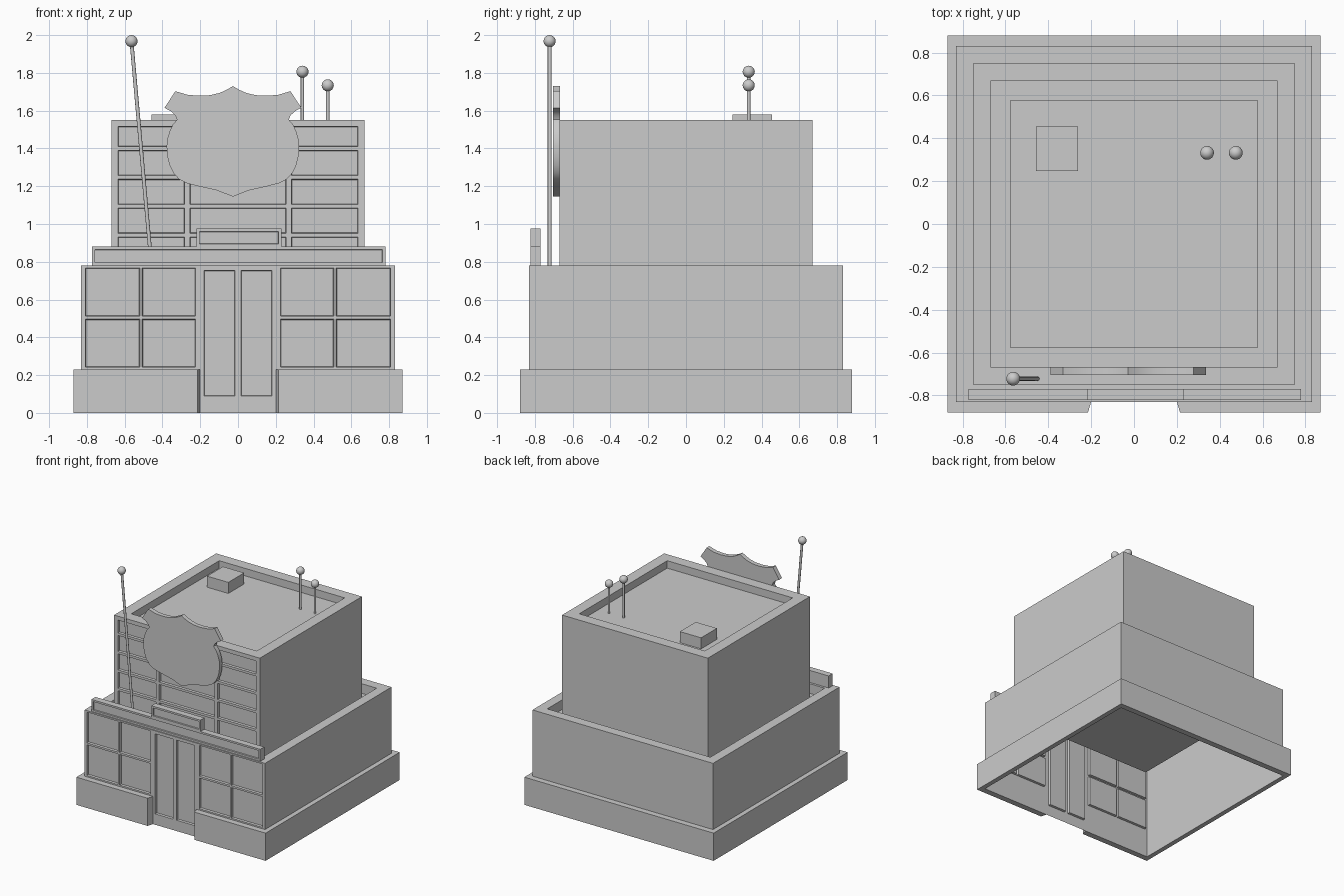
import bpy, bmesh, math
from mathutils import Vector, Matrix

if "Cube" in bpy.data.objects:
    bpy.data.objects.remove(bpy.data.objects["Cube"])


def finish(name, bm, smooth=False):
    me = bpy.data.meshes.new(name)
    bm.to_mesh(me)
    bm.free()
    ob = bpy.data.objects.new(name, me)
    bpy.context.collection.objects.link(ob)
    if smooth:
        bpy.ops.object.select_all(action='DESELECT')
        ob.select_set(True)
        bpy.context.view_layer.objects.active = ob
        bpy.ops.object.shade_smooth_by_angle(angle=math.radians(35))
    return ob


def prism(name, pts, vec, smooth=False):
    """Extrude a closed outline along vec."""
    bm = bmesh.new()
    a = [bm.verts.new(p) for p in pts]
    b = [bm.verts.new(Vector(p) + Vector(vec)) for p in pts]
    bm.faces.new(a)
    bm.faces.new(b[::-1])
    n = len(a)
    for i in range(n):
        bm.faces.new((a[i], b[i], b[(i + 1) % n], a[(i + 1) % n]))
    bmesh.ops.recalc_face_normals(bm, faces=bm.faces)
    return finish(name, bm, smooth)


def box(name, x, y, z, frame=0):
    """Box from ranges; frame > 0 adds a sunken panel on the front."""
    bm = bmesh.new()
    bmesh.ops.create_cube(bm, size=1)
    for v in bm.verts:
        v.co = [(r[0] + r[1]) / 2 + c * (r[1] - r[0]) for r, c in zip((x, y, z), v.co)]
    if frame:
        front = [f for f in bm.faces if f.normal.y < -0.9]
        bmesh.ops.inset_region(bm, faces=front, thickness=frame, use_even_offset=True)
        bmesh.ops.inset_region(bm, faces=front, thickness=0.002, depth=-0.01,
                               use_even_offset=True)
    return finish(name, bm)


def tier(name, half, inner, z0, z1, floor, panes, door=None):
    """Open-bottomed storey with a parapet and sunken panes in its front wall."""
    bm = bmesh.new()
    corners = ((-1, -1), (1, -1), (1, 1), (-1, 1))
    rings = [[bm.verts.new((sx * h, sy * h, z)) for sx, sy in corners]
             for h, z in ((half, z0), (half, z1), (inner, z1), (inner, floor))]
    for k in range(3):
        for i in range(4):
            if k == 0 and i == 0:
                continue
            j = (i + 1) % 4
            bm.faces.new((rings[k][i], rings[k][j], rings[k + 1][j], rings[k + 1][i]))
    bm.faces.new(rings[3])
    # front wall grid following pane edges
    xs = {-half, half} | {p[k] for p in panes for k in (0, 1)}
    zs = {z0, z1} | {p[k] for p in panes for k in (2, 3)}
    if door:
        xs |= {-door, door}
        zs.add(0.0)
    xs, zs = sorted(xs), sorted(zs)
    grid = [[bm.verts.new((x, -half, z)) for x in xs] for z in zs]
    sunk = []
    for r in range(len(zs) - 1):
        for c in range(len(xs) - 1):
            cx, cz = (xs[c] + xs[c + 1]) / 2, (zs[r] + zs[r + 1]) / 2
            if cz < z0 and abs(cx) > door:
                continue
            f = bm.faces.new((grid[r][c], grid[r][c + 1], grid[r + 1][c + 1], grid[r + 1][c]))
            if any(a < cx < b and lo < cz < hi for a, b, lo, hi in panes):
                sunk.append(f)
    bm.normal_update()
    bmesh.ops.inset_region(bm, faces=sunk, thickness=0.003, depth=-0.018,
                           use_even_offset=True)
    loose = [v for v in bm.verts if not v.link_faces]
    bmesh.ops.delete(bm, geom=loose, context='VERTS')
    bmesh.ops.remove_doubles(bm, verts=bm.verts, dist=0.0005)
    bmesh.ops.dissolve_limit(bm, angle_limit=0.01, verts=bm.verts, edges=bm.edges)
    return finish(name, bm)


def antenna(name, base, tip, r_rod, r_ball):
    base, tip = Vector(base), Vector(tip)
    d = tip - base
    bm = bmesh.new()
    m = Matrix.Translation((base + tip) / 2) @ d.to_track_quat('Z', 'Y').to_matrix().to_4x4()
    bmesh.ops.create_cone(bm, cap_ends=True, segments=16, radius1=r_rod, radius2=r_rod,
                          depth=d.length, matrix=m)
    bmesh.ops.create_uvsphere(bm, u_segments=24, v_segments=12, radius=r_ball,
                              matrix=Matrix.Translation(tip))
    return finish(name, bm, True)


# plinth wrapping the building, open at the doorway
P, Q, W = 0.87, 0.88, 0.83
outline = [(-0.215, -Q), (-P, -Q), (-P, Q), (P, Q), (P, -Q), (0.215, -Q), (0.2, -W),
           (W, -W), (W, W), (-W, W), (-W, -W), (-0.2, -W)]
prism("plinth", [(x, y, 0) for x, y in outline], (0, 0, 0.23))

# lower storey: windows either side of a double door
half_panes = [(a, b, lo, hi) for a, b in ((0.225, 0.507), (0.52, 0.808))
              for lo, hi in ((0.242, 0.496), (0.512, 0.767))]
half_panes.append((0.016, 0.18, 0.09, 0.755))
panes = half_panes + [(-b, -a, lo, hi) for a, b, lo, hi in half_panes]
tier("lower_storey", W, 0.75, 0.23, 0.78, 0.70, panes, door=0.2)

# upper storey: five rows of three windows
rows = [(1.41, 1.517)] + [(1.257 - 0.153 * i, 1.39 - 0.153 * i) for i in range(4)]
cols = [(-0.635, -0.283), (-0.255, 0.255), (0.283, 0.635)]
tier("upper_storey", 0.67, 0.577, 0.70, 1.55, 1.488,
     [(a, b, lo, hi) for a, b in cols for lo, hi in rows])

# sign boards above the entrance
box("long_sign_board", (-0.773, 0.78), (-0.822, -0.769), (0.78, 0.88), 0.015)
box("short_sign_board", (-0.22, 0.23), (-0.822, -0.769), (0.88, 0.975), 0.015)

# shield on the front wall
half = [(0.03, 1.712), (0.07, 1.694), (0.12, 1.682), (0.18, 1.679), (0.24, 1.684),
        (0.305, 1.703), (0.362, 1.615), (0.33, 1.598), (0.305, 1.575), (0.296, 1.552),
        (0.318, 1.527), (0.335, 1.49), (0.347, 1.45), (0.351, 1.41), (0.346, 1.355),
        (0.335, 1.31), (0.315, 1.27), (0.285, 1.237), (0.245, 1.216), (0.175, 1.198),
        (0.085, 1.178)]
full = [(0, 1.73)] + half + [(0, 1.145)] + [(-x, z) for x, z in half[::-1]]
prism("shield", [(x - 0.027, -0.704, z) for x, z in full], (0, 0.036, 0), True)

# roof box and antennas
box("roof_vent", (-0.457, -0.262), (0.247, 0.455), (1.48, 1.58))
antenna("front_antenna", (-0.451, -0.722, 0.70), (-0.564, -0.722, 1.968), 0.01, 0.032)
antenna("tall_roof_antenna", (0.341, 0.332, 1.48), (0.341, 0.332, 1.806), 0.009, 0.032)
antenna("short_roof_antenna", (0.475, 0.332, 1.48), (0.475, 0.332, 1.734), 0.009, 0.032)
